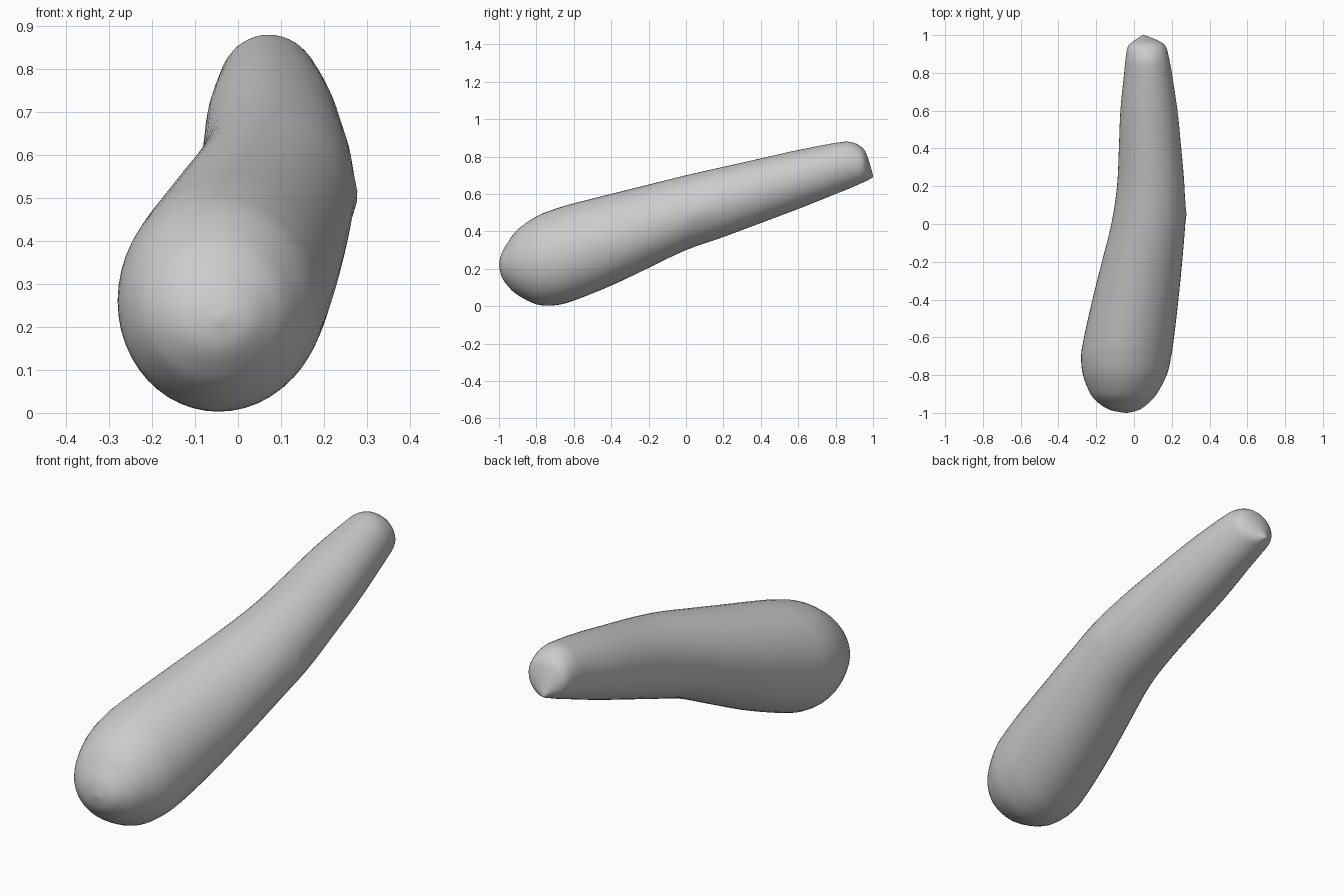
import bpy, bmesh, math

if "Cube" in bpy.data.objects:
    bpy.data.objects.remove(bpy.data.objects["Cube"])

# Stations along the body: y, left x, right x, bottom z, top z
stations = [
    (-1.00, -0.045, -0.035, 0.215, 0.225),
    (-0.985, -0.125, 0.025, 0.155, 0.285),
    (-0.95, -0.185, 0.075, 0.105, 0.345),
    (-0.90, -0.23, 0.12, 0.06, 0.41),
    (-0.80, -0.27, 0.173, 0.01, 0.48),
    (-0.70, -0.28, 0.197, 0.005, 0.52),
    (-0.60, -0.265, 0.212, 0.03, 0.55),
    (-0.40, -0.22, 0.235, 0.11, 0.60),
    (-0.20, -0.17, 0.255, 0.205, 0.65),
    (0.00, -0.12, 0.27, 0.30, 0.70),
    (0.20, -0.09, 0.267, 0.37, 0.745),
    (0.40, -0.08, 0.25, 0.445, 0.79),
    (0.60, -0.072, 0.23, 0.52, 0.835),
    (0.80, -0.052, 0.20, 0.60, 0.873),
    (0.88, -0.044, 0.185, 0.632, 0.878),
    (0.94, -0.032, 0.168, 0.659, 0.85),
    (0.97, 0.00, 0.13, 0.672, 0.80),
    (1.00, 0.045, 0.055, 0.69, 0.70),
]
STEPS, SIDES = 4, 48


def smooth(a, b, c, d, t):
    """Catmull-Rom blend between b and c."""
    return tuple(0.5 * (2 * q + (r - p) * t + (2 * p - 5 * q + 4 * r - s) * t * t
                        + (3 * q - p - 3 * r + s) * t ** 3)
                 for p, q, r, s in zip(a, b, c, d))


# Refine the stations
n = len(stations)
rings = []
for i in range(n - 1):
    a, d = stations[max(i - 1, 0)], stations[min(i + 2, n - 1)]
    rings += [smooth(a, stations[i], stations[i + 1], d, k / STEPS) for k in range(STEPS)]
rings.append(stations[-1])

# Loft oval rings into the tapered, bent body
bm = bmesh.new()
loops = []
for y, x0, x1, z0, z1 in rings:
    y = max(-1, min(1, y))
    loops.append([bm.verts.new(((x0 + x1) / 2 + (x1 - x0) / 2 * math.cos(2 * math.pi * k / SIDES), y,
                                (z0 + z1) / 2 + (z1 - z0) / 2 * math.sin(2 * math.pi * k / SIDES)))
                  for k in range(SIDES)])
for lo, hi in zip(loops, loops[1:]):
    for k in range(SIDES):
        j = (k + 1) % SIDES
        bm.faces.new((lo[k], lo[j], hi[j], hi[k]))
bm.faces.new(loops[0])
bm.faces.new(loops[-1])

# Small knob on the right flank
for v in bm.verts:
    d2 = (v.co.x - 0.27) ** 2 + (v.co.y - 0.06) ** 2 + (v.co.z - 0.5) ** 2
    v.co.x += 0.008 * math.exp(-d2 / 0.002)

bmesh.ops.recalc_face_normals(bm, faces=bm.faces)
for f in bm.faces:
    f.smooth = True
mesh = bpy.data.meshes.new("body")
bm.to_mesh(mesh)
bm.free()
body = bpy.data.objects.new("body", mesh)
bpy.context.collection.objects.link(body)
